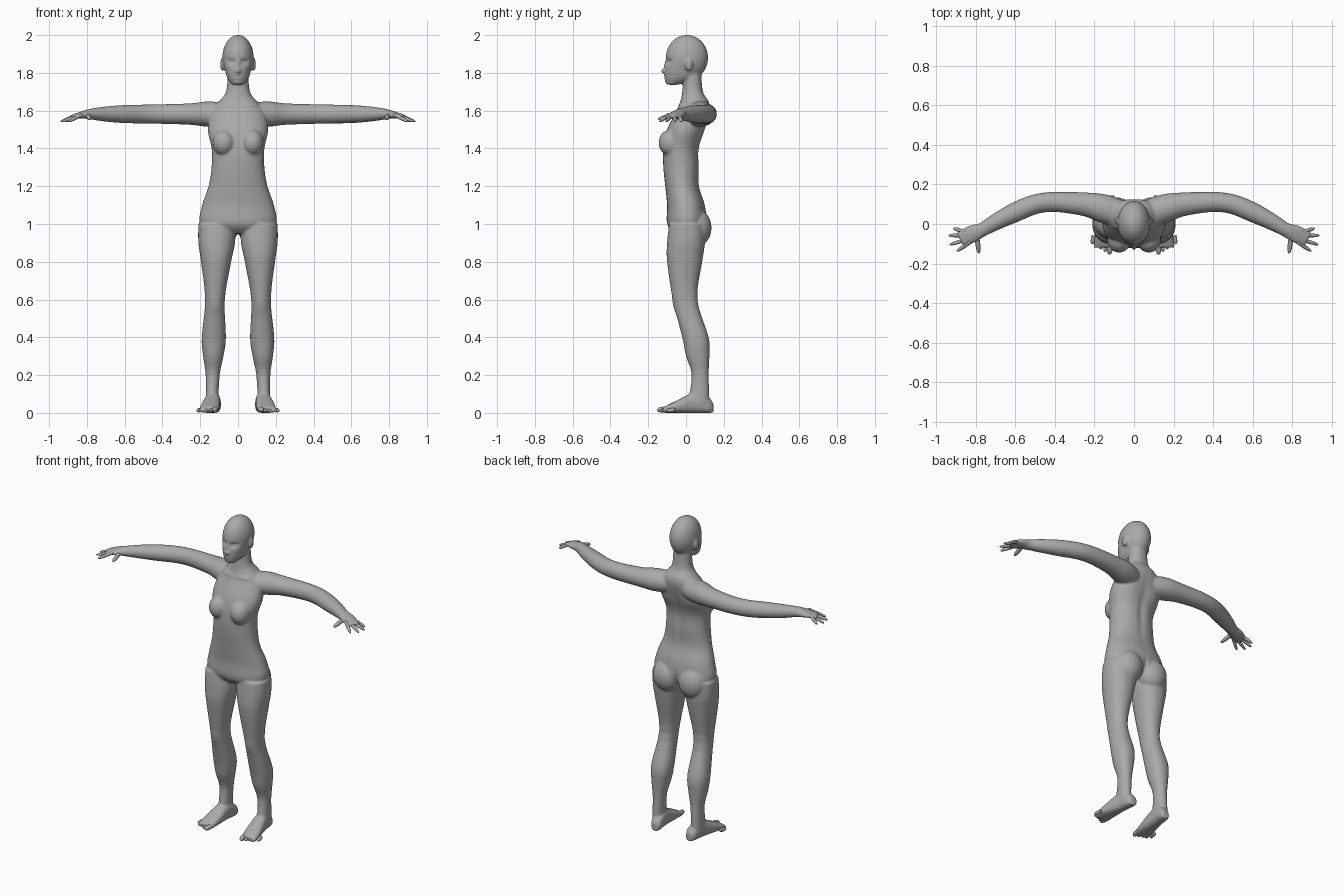
import bpy, bmesh, math
from mathutils import Vector, Matrix

cube = bpy.data.objects.get("Cube")
if cube:
    bpy.data.objects.remove(cube)

grey = bpy.data.materials.new("plain_grey")
grey.use_nodes = True
grey.diffuse_color = (.4, .4, .4, 1)
grey.node_tree.nodes["Principled BSDF"].inputs["Base Color"].default_value = grey.diffuse_color


def spline(rows, steps=4):
    """Pass a smooth curve through rows of numbers."""
    rows = [Vector(row) for row in rows]
    smooth = []
    for i, (start, end) in enumerate(zip(rows, rows[1:])):
        leave = (end - rows[max(i - 1, 0)]) / 2
        arrive = (rows[min(i + 2, len(rows) - 1)] - start) / 2
        for k in range(steps):
            t = k / steps
            ease = t * t * (3 - 2 * t)
            smooth.append(start.lerp(end, ease) + leave * t * (1 - t) ** 2 - arrive * t * t * (1 - t))
    return smooth + [rows[-1]]


def loft(bm, frames, power, sides=32):
    """Skin closed rings given as (centre, half axis, half axis)."""
    def rounded(value):
        return math.copysign(abs(value) ** (2 / power), value)

    rings = []
    for centre, across, along in frames:
        angles = [math.tau * k / sides for k in range(sides)]
        rings.append([bm.verts.new(centre + across * rounded(math.cos(a)) + along * rounded(math.sin(a)))
                      for a in angles])
    for low, high in zip(rings, rings[1:]):
        for k in range(sides):
            n = (k + 1) % sides
            bm.faces.new((low[k], low[n], high[n], high[k]))
    bm.faces.new(rings[0])
    bm.faces.new(rings[-1])


def column(bm, rows, place=lambda z: 0):
    """Upright form from rows of height, half width, front and back."""
    loft(bm, [(Vector((place(z), (front + back) / 2, z)), Vector((half, 0, 0)), Vector((0, (back - front) / 2, 0)))
              for z, half, front, back in spline(rows)], power=2.2)


def limb(bm, rows, sides=32):
    """Tube from rows of x, y, z, horizontal radius and vertical radius."""
    rows = spline(rows)
    points = [Vector(row[:3]) for row in rows]
    frames = []
    for i, row in enumerate(rows):
        before, after = points[max(i - 1, 0)], points[min(i + 1, len(points) - 1)]
        forward = (after - before).normalized()
        across = forward.cross(Vector((0, 0, 1))).normalized()
        frames.append((points[i], across * row[3], across.cross(forward) * row[4]))
    loft(bm, frames, 2, sides)


def digit(bm, base, angle, length, radius, drop):
    """Round-tipped finger or toe pointing along an angle seen from above."""
    reach = Vector((math.cos(angle) * length, math.sin(angle) * length, -drop))
    rows = []
    for t in (-.3, .1, .5, .8, .95, 1):
        thick = radius * max(.1, math.sqrt(1 - max(t, 0) ** 4))
        rows.append((*(Vector(base) + reach * t), thick, thick))
    limb(bm, rows, sides=12)


def ball(bm, centre, size):
    shape = Matrix.Translation(centre) @ Matrix.Diagonal((*size, 1))
    bmesh.ops.create_uvsphere(bm, u_segments=32, v_segments=24, radius=1, matrix=shape)


def finish(bm, name):
    """Turn the half model into a mirrored object."""
    bmesh.ops.recalc_face_normals(bm, faces=bm.faces)
    mesh = bpy.data.meshes.new(name)
    bm.to_mesh(mesh)
    bm.free()
    mesh.materials.append(grey)
    mesh.shade_smooth()
    part = bpy.data.objects.new(name, mesh)
    bpy.context.collection.objects.link(part)
    part.modifiers.new("mirror", 'MIRROR').use_mirror_merge = False
    return part


bm = bmesh.new()
# Torso and neck
column(bm, [(.95, .1, -.06, .08), (1, .2, -.1, .11), (1.1, .19, -.1, .1), (1.2, .156, -.11, .07),
            (1.3, .14, -.12, .07), (1.4, .14, -.12, .07), (1.5, .16, -.1, .1), (1.6, .14, -.05, .125),
            (1.65, .1, -.03, .12), (1.7, .063, -.02, .09), (1.8, .055, -.01, .08)])
# Skull, jaw and ear
ball(bm, (0, .005, 1.88), (.083, .112, .121))
column(bm, [(1.737, .03, -.1, -.04), (1.78, .06, -.112, .06), (1.86, .077, -.108, .08)])
ball(bm, (.083, .015, 1.845), (.012, .02, .035))
# Chest and seat
ball(bm, (.075, -.08, 1.43), (.06, .065, .07))
ball(bm, (.09, .055, .98), (.09, .08, .1))
# Leg, leaning outward toward the ankle
column(bm, [(1, .1, -.09, .1), (.9, .097, -.1, .1), (.8, .08, -.1, .086), (.6, .052, -.07, .06),
            (.4, .064, -.02, .12), (.3, .054, 0, .124), (.2, .037, .03, .12), (.05, .033, .01, .125)],
       place=lambda z: .14 - .03 * z)
# Foot, from heel to ball
foot = spline([(.145, .02, .05), (.12, .035, .08), (.05, .04, .11), (-.04, .05, .07), (-.12, .05, .03)])
loft(bm, [(Vector((.14 - y / 8, y, top / 2)), Vector((half, 0, 0)), Vector((0, 0, top / 2)))
          for y, half, top in foot], power=2.5)
# Arm and palm, with the palm drooping past the wrist
arm = [(.07, .05, .07, .06), (.16, .08, .072, .067), (.25, .1, .06, .057), (.4, .112, .051, .052),
       (.5, .1, .05, .05), (.6, .06, .05, .048), (.7, .01, .042, .04), (.77, -.03, .036, .03),
       (.82, -.05, .045, .02), (.88, -.08, .04, .01)]
limb(bm, [(x, y, 1.582 - max(0, x - .8) / 5, wide, tall) for x, y, wide, tall in arm])
body = finish(bm, "body")

# Fuse the body parts into one skin
remesh = body.modifiers.new("fuse", 'REMESH')
remesh.mode = 'VOXEL'
remesh.voxel_size = .006
soften = body.modifiers.new("soften", 'SMOOTH')
soften.iterations = 8
skin = bpy.data.meshes.new_from_object(body.evaluated_get(bpy.context.evaluated_depsgraph_get()))
body.modifiers.clear()
body.data = skin
skin.materials.clear()
skin.materials.append(grey)

FRONT, BACK = -1, 1


def sculpt(side, x, z, wide, tall, push):
    """Raise (or sink, if negative) a soft spot on the front or back, on both halves."""
    for vert in skin.vertices:
        spot = vert.co
        distance = math.hypot((abs(spot.x) - x) / wide, (spot.z - z) / tall)
        if spot.y * side > 0 and distance < 3:
            spot.y += side * push * math.exp(-distance ** 2)


# Eye sockets, eyeballs, nose bridge, nose, lips, mouth and chin
sculpt(FRONT, x=.036, z=1.856, wide=.022, tall=.014, push=-.017)
sculpt(FRONT, x=.036, z=1.854, wide=.012, tall=.008, push=.006)
sculpt(FRONT, x=0, z=1.84, wide=.01, tall=.022, push=.008)
sculpt(FRONT, x=0, z=1.81, wide=.014, tall=.012, push=.02)
sculpt(FRONT, x=0, z=1.78, wide=.02, tall=.014, push=.007)
sculpt(FRONT, x=0, z=1.78, wide=.022, tall=.005, push=-.006)
sculpt(FRONT, x=0, z=1.75, wide=.02, tall=.01, push=.005)
# Collar bones and kneecaps
sculpt(FRONT, x=.07, z=1.63, wide=.05, tall=.012, push=.006)
sculpt(FRONT, x=.12, z=.57, wide=.03, tall=.04, push=.005)
# Spine groove, shoulder blades and seat cleft
sculpt(BACK, x=0, z=1.38, wide=.025, tall=.16, push=-.008)
sculpt(BACK, x=.09, z=1.5, wide=.04, tall=.05, push=.007)
sculpt(BACK, x=0, z=.98, wide=.014, tall=.06, push=-.012)
skin.shade_smooth()

# Fingers, from little finger to index, then the thumb
bm = bmesh.new()
for i, length in enumerate((.05, .08, .085, .065)):
    digit(bm, (.868 - .008 * i, -.036 - .022 * i, 1.57), .3 - .3 * i, length, radius=.01, drop=.028)
digit(bm, (.795, -.07, 1.575), -1.7, length=.08, radius=.0125, drop=.02)
finish(bm, "fingers")

# Toes, from the big toe outward
bm = bmesh.new()
for i in range(5):
    radius = .011 if i else .015
    digit(bm, (.118 + .022 * i, -.105 + .009 * i, radius + .004), -1.4, .05 - .004 * i, radius, drop=.004)
finish(bm, "toes")
